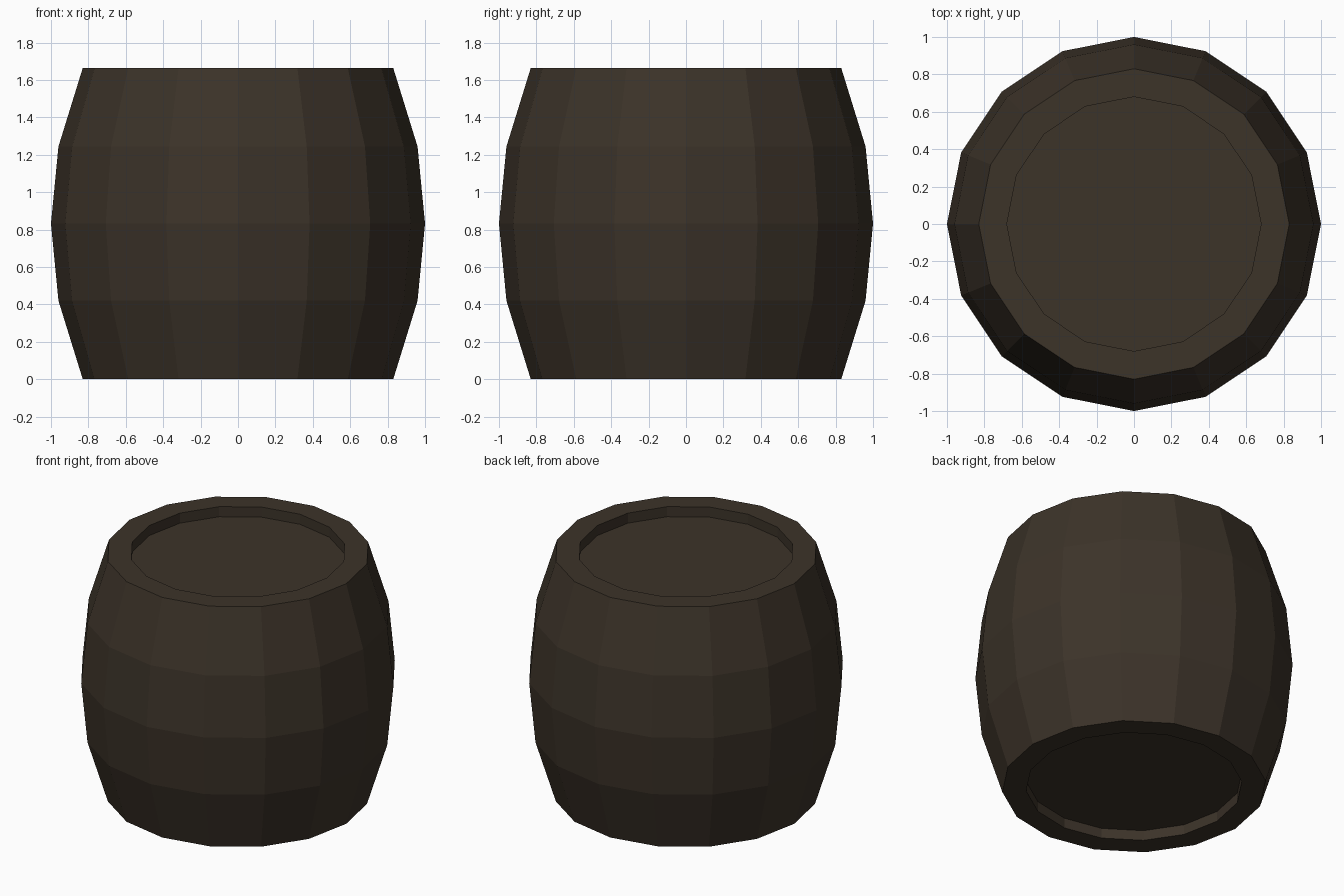
import bpy, bmesh, math

if "Cube" in bpy.data.objects:
    bpy.data.objects.remove(bpy.data.objects["Cube"])

SIDES = 16
wood = bpy.data.materials.new("dark_brown_wood")
wood.diffuse_color = (0.045, 0.033, 0.022, 1)
wood.use_nodes = True
wood.node_tree.nodes["Principled BSDF"].inputs["Base Color"].default_value = wood.diffuse_color

# Barrel profile (radius, z): bottom recess, bulging staves, top recess
profile = [(0.68, 0.07), (0.68, 0), (0.83, 0), (0.96, 0.42), (1, 0.832),
           (0.96, 1.244), (0.83, 1.664), (0.68, 1.664), (0.68, 1.594)]

bm = bmesh.new()
rings = [[bm.verts.new((r * math.cos(2 * math.pi * i / SIDES),
                        r * math.sin(2 * math.pi * i / SIDES), z))
          for i in range(SIDES)] for r, z in profile]

# Staves, rims and recess walls
for a, b in zip(rings, rings[1:]):
    for i in range(SIDES):
        j = (i + 1) % SIDES
        bm.faces.new((a[i], a[j], b[j], b[i]))

# Recessed heads
bm.faces.new(rings[0][::-1])
bm.faces.new(rings[-1])
bmesh.ops.recalc_face_normals(bm, faces=bm.faces)

mesh = bpy.data.meshes.new("barrel")
bm.to_mesh(mesh)
bm.free()
mesh.materials.append(wood)
barrel = bpy.data.objects.new("barrel", mesh)
bpy.context.collection.objects.link(barrel)
